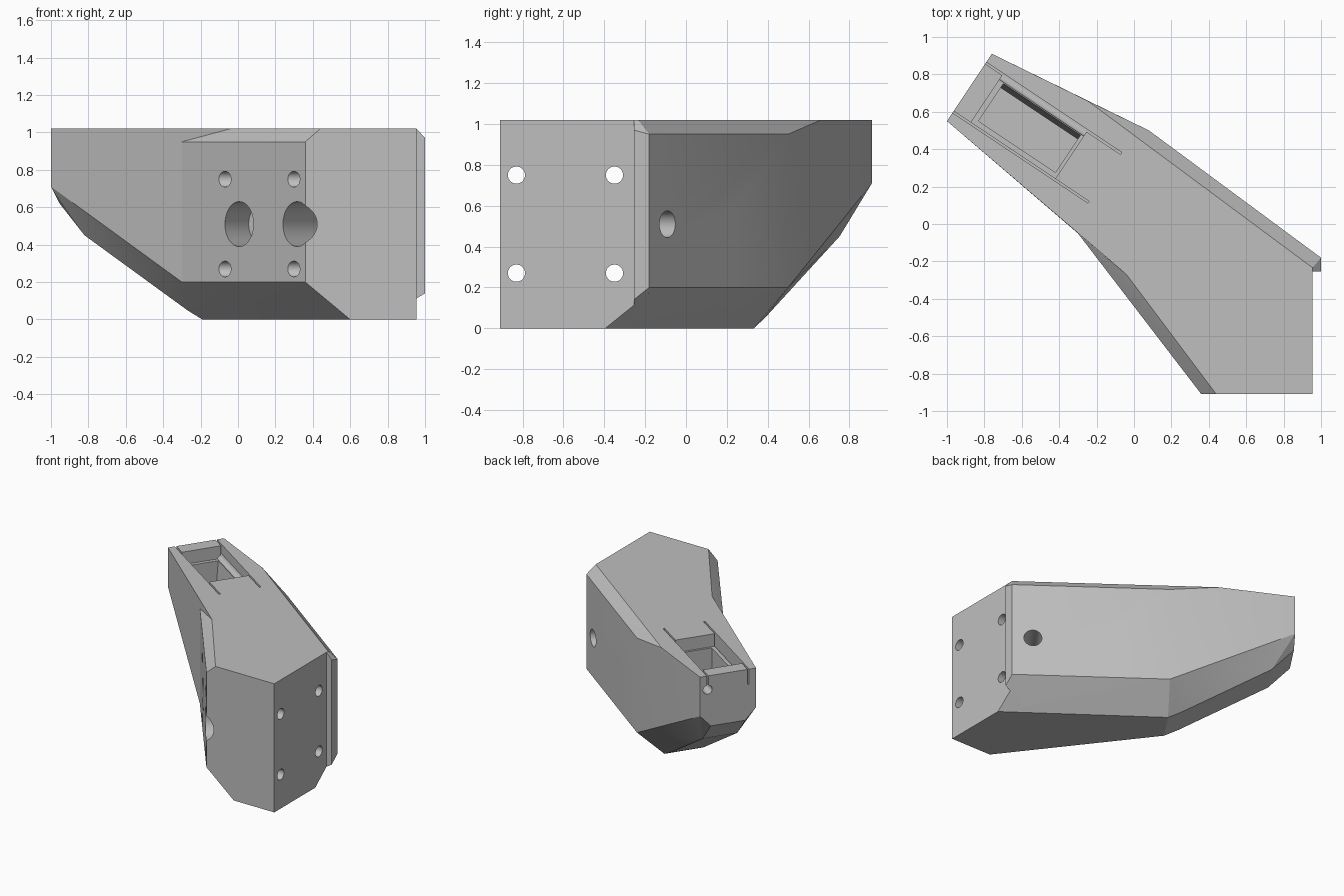
import bpy, bmesh, math
from mathutils import Vector

cube = bpy.data.objects.get("Cube")
if cube:
    bpy.data.objects.remove(cube, do_unlink=True)

grey = bpy.data.materials.new("matte grey")
grey.use_nodes = True
grey.diffuse_color = (0.52, 0.52, 0.52, 1)
grey.node_tree.nodes["Principled BSDF"].inputs["Base Color"].default_value = (0.52, 0.52, 0.52, 1)

TOP, EDGE, LOW = 1.02, 0.95, 0.2


def make_object(name, bm):
    bmesh.ops.recalc_face_normals(bm, faces=bm.faces[:])
    mesh = bpy.data.meshes.new(name)
    bm.to_mesh(mesh)
    bm.free()
    mesh.materials.append(grey)
    obj = bpy.data.objects.new(name, mesh)
    bpy.context.collection.objects.link(obj)
    return obj


def hull(name, points):
    bm = bmesh.new()
    for p in points:
        bm.verts.new(p)
    res = bmesh.ops.convex_hull(bm, input=bm.verts[:])
    loose = [v for v in bm.verts if not v.link_faces]
    bmesh.ops.delete(bm, geom=loose, context='VERTS')
    bmesh.ops.dissolve_limit(bm, angle_limit=0.01, verts=bm.verts[:], edges=bm.edges[:])
    return make_object(name, bm)


def cylinder(name, start, end, radius, sides=48):
    start, end = Vector(start), Vector(end)
    axis = end - start
    bm = bmesh.new()
    bmesh.ops.create_cone(bm, cap_ends=True, segments=sides, radius1=radius,
                          radius2=radius, depth=axis.length)
    turn = axis.to_track_quat('Z', 'Y').to_matrix().to_4x4()
    turn.translation = (start + end) / 2
    bm.transform(turn)
    return make_object(name, bm)


def combine(target, tool, operation):
    mod = target.modifiers.new(tool.name, 'BOOLEAN')
    mod.operation, mod.solver, mod.object = operation, 'EXACT', tool
    bpy.context.view_layer.objects.active = target
    bpy.ops.object.modifier_apply(modifier=mod.name)
    bpy.data.objects.remove(tool, do_unlink=True)


def arm(along, side, z):
    # Point measured from the middle of the arm's end face
    return Vector((-0.88 + 0.832 * along + 0.555 * side,
                   0.73 - 0.555 * along + 0.832 * side, z))


# Corners shared by the arm and the main block
bend = [(-0.3, -0.05, LOW), (-0.3, -0.05, EDGE), (-0.04, -0.27, TOP),
        (0.08, 0.5, LOW), (0.08, 0.5, EDGE), (-0.25, 0.66, TOP),
        arm(0.917, -0.133, 0), arm(0.917, 0.133, 0)]

# Tapered arm with a stepped, chamfered underside
arm_points = list(bend)
for z in (0.71, TOP):
    arm_points += [(-1, 0.55, z), (-0.76, 0.91, z)]
for along, z in ((0, 0.62), (0.16, 0.45), (0.82, 0.05)):
    arm_points += [arm(along, side, z) for side in (-0.133, 0.133)]
arm_part = hull("arm", arm_points)

# Main block with chamfered long edges
rear_end = [(0.955, -0.147, LOW), (0.955, -0.147, EDGE), (0.955, -0.234, TOP)]
block_points = bend + rear_end + [
    (0.955, -0.395, 0), (0.955, -0.91, 0), (0.955, -0.91, TOP),
    (0.6, -0.91, 0), (0.36, -0.91, LOW), (0.36, -0.91, EDGE), (0.44, -0.91, TOP)]
body = hull("bracket_body", block_points)

# Locating lip beside the mounting face
lip = hull("lip", rear_end + [
    (0.955, -0.255, 0.113), (0.955, -0.255, TOP), (1, -0.18, LOW), (1, -0.18, EDGE),
    (1, -0.255, 0.14), (1, -0.255, 0.97), (0.9, -0.255, 0.5), (0.9, -0.2, 0.5)])

combine(body, arm_part, 'UNION')
combine(body, lip, 'UNION')

cutters = []

# Mounting screw holes with wide counterbores
for y in (-0.83, -0.35):
    for z in (0.27, 0.75):
        cutters.append(cylinder("screw_hole", (-0.6, y, z), (1.2, y, z), 0.042))
        cutters.append(cylinder("screw_counterbore", (-0.6, y, z), (0.6, y, z), 0.075))

# Large cross bores square to the back wall
normal = Vector((0.594, 0.804, 0))
for x, y in ((0.88, -0.09), (0.486, 0.2)):
    mouth = Vector((x, y, 0.51))
    cutters.append(cylinder("cross_hole", mouth + normal * 0.3, mouth - normal * 1.3, 0.065))
    cutters.append(cylinder("cross_counterbore", mouth - normal * 0.56, mouth - normal * 1.3, 0.12))

# Round scoop under the back wall
cutters.append(cylinder("scoop", (0.763, 0.168, -0.1), (0.763, 0.168, 0.29), 0.34, 96))


def pocket(name, a0, a1, s0, s1, bottom, slant=0.0):
    points = []
    for a in (a0, a1):
        points += [arm(a, s0, bottom), arm(a, s1 - slant, bottom),
                   arm(a, s0, 1.1), arm(a, s1, 1.1)]
    return hull(name, points)


# Stepped pocket in the top of the arm
cutters.append(pocket("pocket_ledge", 0.111, 0.652, -0.157, 0.157, 0.92))
cutters.append(pocket("pocket_well", 0.14, 0.635, -0.122, 0.132, 0.6, 0.04))

# Keyhole rails running in from the end face
for side in (-0.157, 0.157):
    cutters.append(pocket("rail_slot", -0.1, 0.87, side - 0.006, side + 0.006, 0.9))
    cutters.append(cylinder("rail_bore", arm(-0.1, side, 0.91), arm(0.87, side, 0.91), 0.035, 32))

# Blind holes in the sloping underside
for along, depth in ((0.27, 0.5), (0.52, 0.4)):
    cutters.append(cylinder("underside_hole", arm(along, -0.04, 0), arm(along, -0.04, depth), 0.04, 32))

for cutter in cutters:
    combine(body, cutter, 'DIFFERENCE')

# Smooth bores, crisp edges
bpy.ops.object.select_all(action='DESELECT')
body.select_set(True)
bpy.context.view_layer.objects.active = body
bpy.ops.object.shade_smooth_by_angle(angle=math.radians(15))
